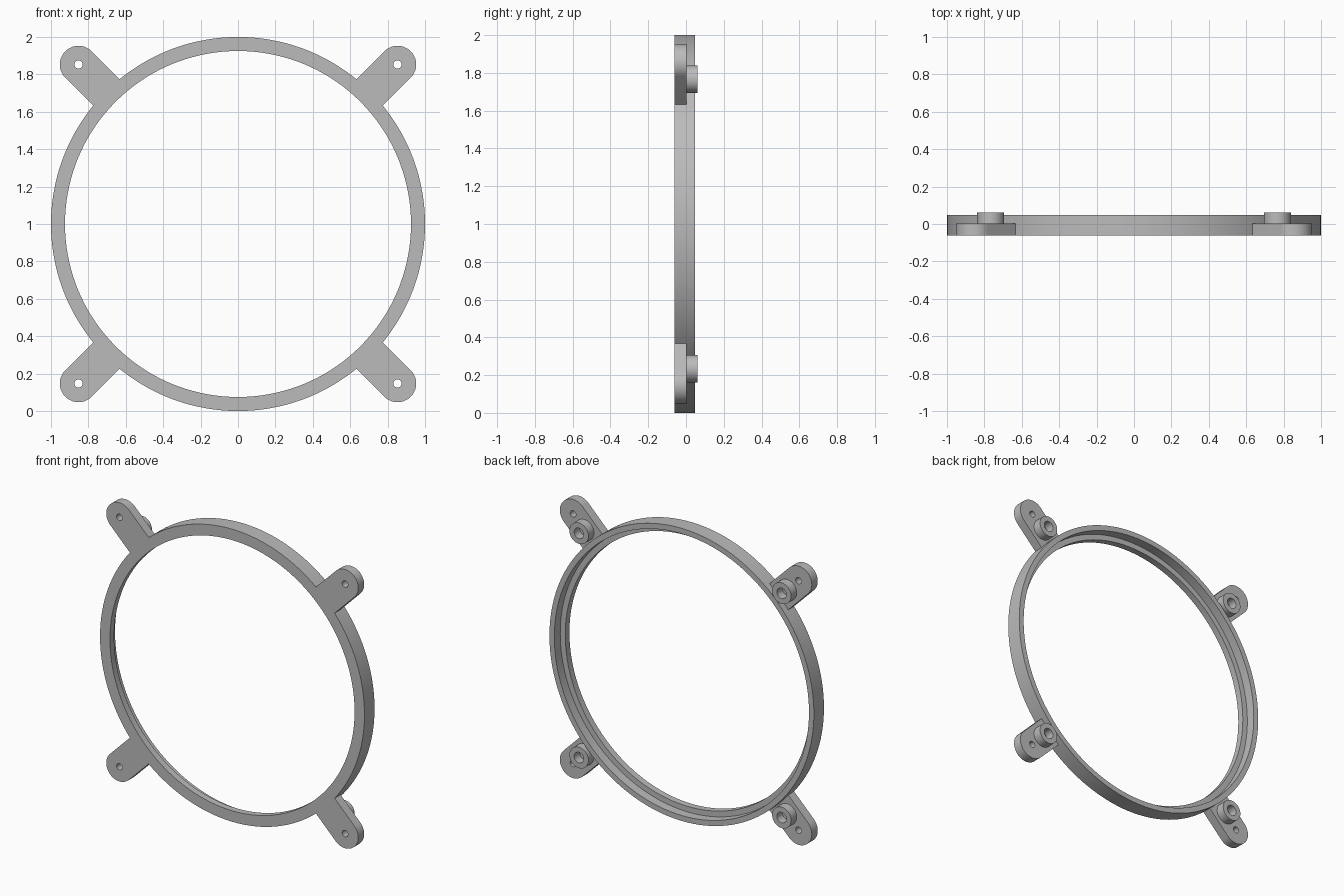
import bpy
import bmesh
from math import pi, cos, sin, asin, radians

if "Cube" in bpy.data.objects:
    bpy.data.objects.remove(bpy.data.objects["Cube"], do_unlink=True)

grey = bpy.data.materials.new("plain grey")
grey.use_nodes = True
colour = (0.5, 0.5, 0.5, 1)
grey.diffuse_color = colour
grey.node_tree.nodes["Principled BSDF"].inputs["Base Color"].default_value = colour

FRONT, BACK = -0.062, 0.062
ARM_BACK = 0.002
RING_BACK = 0.047


def finish(bm, name):
    bmesh.ops.recalc_face_normals(bm, faces=bm.faces)
    mesh = bpy.data.meshes.new(name)
    bm.to_mesh(mesh)
    bm.free()
    mesh.materials.append(grey)
    ob = bpy.data.objects.new(name, mesh)
    bpy.context.collection.objects.link(ob)
    bpy.ops.object.select_all(action="DESELECT")
    ob.select_set(True)
    bpy.context.view_layer.objects.active = ob
    bpy.ops.object.shade_smooth_by_angle(angle=radians(30))
    return ob


def lathe(name, profile, steps):
    """Sweep a closed (radius, y) profile around the y axis."""
    bm = bmesh.new()
    rows = [[bm.verts.new((r * cos(2 * pi * i / steps), y, r * sin(2 * pi * i / steps)))
             for r, y in profile] for i in range(steps)]
    n = len(profile)
    for i in range(steps):
        a, b = rows[i], rows[(i + 1) % steps]
        for j in range(n):
            k = (j + 1) % n
            bm.faces.new((a[j], a[k], b[k], b[j]))
    return finish(bm, name)


def plate(name, outlines, y0, y1):
    """Flat plate from (x, z) outlines; the later outlines are holes."""
    bm = bmesh.new()
    sides = []
    for y in (y0, y1):
        loops = [[bm.verts.new((x, y, z)) for x, z in pts] for pts in outlines]
        edges = [bm.edges.new((lp[i - 1], lp[i])) for lp in loops for i in range(len(lp))]
        bmesh.ops.triangle_fill(bm, use_beauty=True, edges=edges)
        sides.append(loops)
    for a, b in zip(*sides):
        for i in range(len(a)):
            bm.faces.new((a[i - 1], a[i], b[i], b[i - 1]))
    return finish(bm, name)


def arc(cx, radius, start, end, steps):
    return [(cx + radius * cos(start + (end - start) * i / steps),
             radius * sin(start + (end - start) * i / steps)) for i in range(steps + 1)]


# Ring with a stepped recess on the back
RECESS_Y = -0.017
ring = lathe("ring", [(1, FRONT), (1, RING_BACK), (0.963, RING_BACK),
                      (0.963, RECESS_Y), (0.925, RECESS_Y), (0.925, FRONT)], 144)
ring.location.z = 1

# Mounting arms with a screw hole, and hollow bosses behind them
HALF, HOLE_AT, BOSS_AT, ROOT = 0.1, 1.206, 1.084, 0.998
spread = asin(HALF / ROOT)
outline = (arc(HOLE_AT, HALF, -pi / 2, pi / 2, 24)
           + arc(0, ROOT, spread, -spread, 8))
hole = arc(HOLE_AT, 0.022, 0, 2 * pi, 24)[:-1]

corners = {"upper_left": 45, "upper_right": 135, "lower_right": 225, "lower_left": 315}
for corner, degrees in corners.items():
    angle = radians(degrees)
    arm = plate(corner + "_arm", [outline, hole], FRONT, ARM_BACK)
    arm.rotation_euler.y = -angle
    arm.location.z = 1
    boss = lathe(corner + "_boss", [(0.036, ARM_BACK - 0.004), (0.036, BACK),
                                    (0.072, BACK), (0.072, ARM_BACK - 0.004)], 40)
    boss.location = (BOSS_AT * cos(angle), 0, 1 + BOSS_AT * sin(angle))
